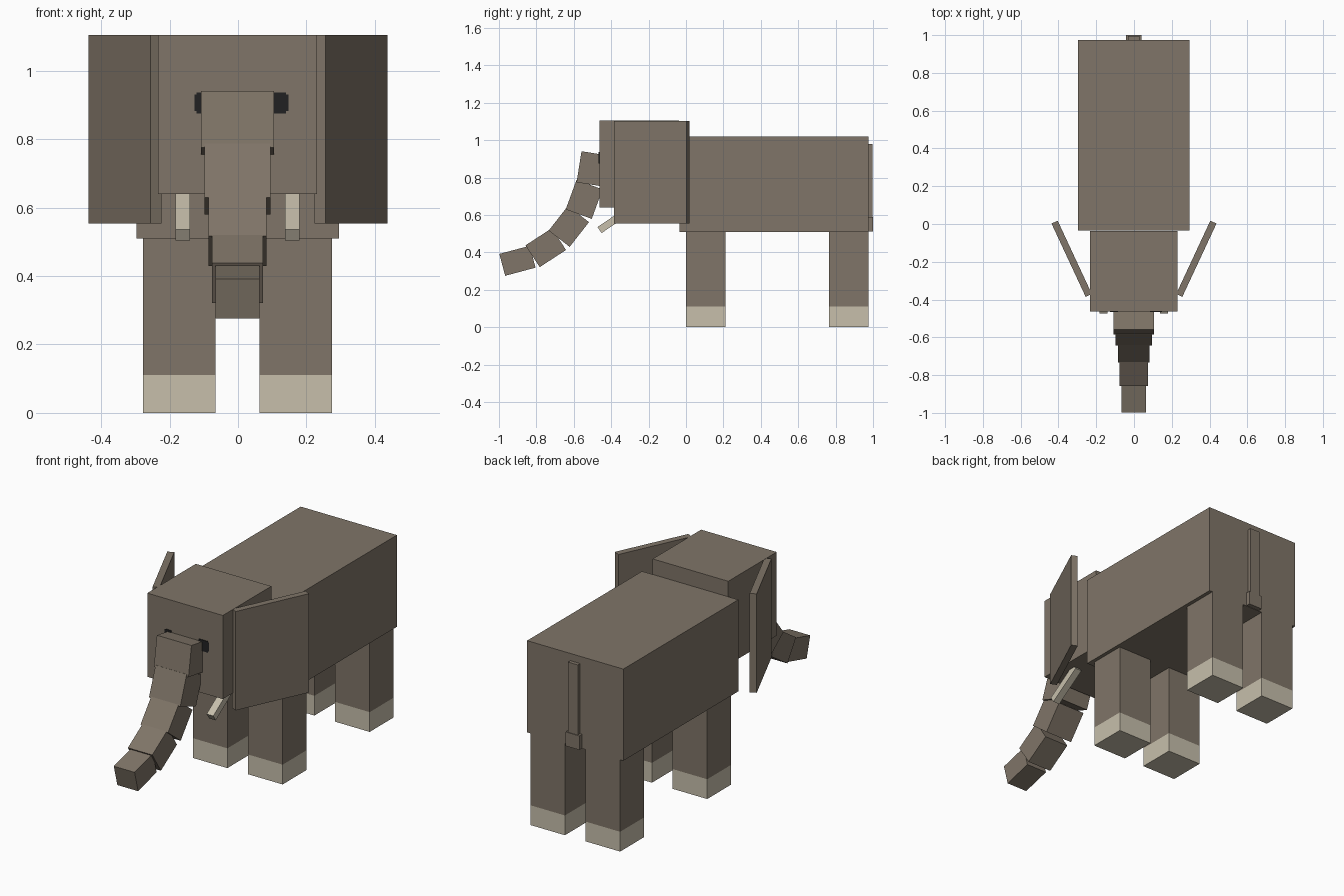
import bpy
import math
from mathutils import Vector

cube = bpy.data.objects.get("Cube")
if cube:
    bpy.data.objects.remove(cube, do_unlink=True)


def material(name, rgb):
    mat = bpy.data.materials.new(name)
    mat.use_nodes = True
    mat.diffuse_color = (*rgb, 1)
    mat.node_tree.nodes["Principled BSDF"].inputs["Base Color"].default_value = (*rgb, 1)
    return mat


HIDE = material("grey_brown_hide", (0.215, 0.178, 0.138))
IVORY = material("ivory", (0.57, 0.52, 0.41))
BLACK = material("eye_black", (0.015, 0.015, 0.016))
MID = -0.0015  # centre line of the body


def block(name, size, centre, mat, rot=(0, 0, 0)):
    bpy.ops.mesh.primitive_cube_add(size=1, location=centre, rotation=rot)
    obj = bpy.context.object
    obj.name = name
    obj.scale = size
    bpy.ops.object.transform_apply(location=False, rotation=False, scale=True)
    obj.data.materials.append(mat)
    return obj


def span(name, low, high, mat):
    """Upright box between two opposite corners."""
    low, high = Vector(low), Vector(high)
    return block(name, high - low, (low + high) / 2, mat)


def tilted(name, x, width, tip, angle, length, depth, mat):
    """Box hanging at an angle, placed by its lower front edge (y, z)."""
    a = math.radians(angle)
    up = Vector((0, math.sin(a), math.cos(a)))
    back = Vector((0, math.cos(a), -math.sin(a)))
    centre = Vector((x, *tip)) + up * length / 2 + back * depth / 2
    return block(name, (width, depth, length), centre, mat, (-a, 0, 0))


# Body and head
span("body", (-0.297, -0.035, 0.51), (0.295, 0.975, 1.02), HIDE)
span("head", (-0.234, -0.463, 0.64), (0.231, -0.037, 1.105), HIDE)

# Legs with pale toes
for end, y in (("front", 0.0), ("back", 0.765)):
    for side, sign in (("left", 1), ("right", -1)):
        x = MID + sign * 0.17
        x0, x1, y1 = x - 0.106, x + 0.106, y + 0.21
        span(f"{end}_{side}_leg", (x0, y, 0.11), (x1, y1, 0.515), HIDE)
        span(f"{end}_{side}_toes", (x0, y, 0), (x1, y1, 0.11), IVORY)

# Ears and tusks
for side, sign in (("left", 1), ("right", -1)):
    block(f"{side}_ear", (0.036, 0.428, 0.55), (sign * 0.33, -0.184, 0.829),
          HIDE, (0, 0, -sign * math.radians(25)))
    tilted(f"{side}_tusk", MID + sign * 0.16, 0.041, (-0.473, 0.536),
           56, 0.22, 0.039, IVORY)

# Trunk segments: lower front edge, angle, width, depth
trunk = [
    ((-0.585, 0.775), 9, 0.213, 0.165),
    ((-0.643, 0.63), 20, 0.192, 0.148),
    ((-0.734, 0.517), 38, 0.169, 0.142),
    ((-0.858, 0.438), 57, 0.150, 0.139),
    ((-0.998, 0.392), 75, 0.128, 0.121),
]
for i, (tip, angle, width, depth) in enumerate(trunk):
    tilted(f"trunk_segment_{i + 1}", MID, width, tip, angle, 0.168, depth, HIDE)

# Eyes: thin plates with stepped outer edges
for side, sign, reach in (("left", 1, 0.147), ("right", -1, 0.127)):
    for part, inset, half in (("eye", 0.006, 0.031), ("eye_edge", 0, 0.024)):
        xs = sorted((sign * 0.085, sign * (reach - inset)))
        thick = 0.004 if part == "eye" else 0.003
        span(f"{side}_{part}", (xs[0], -0.463 - thick, 0.906 - half),
             (xs[1], -0.461, 0.906 + half), BLACK)

# Tail and tuft
span("tail", (MID - 0.03, 0.97, 0.585), (MID + 0.03, 0.996, 0.98), HIDE)
span("tail_tuft", (MID - 0.042, 0.97, 0.512), (MID + 0.042, 1.0, 0.59), HIDE)
